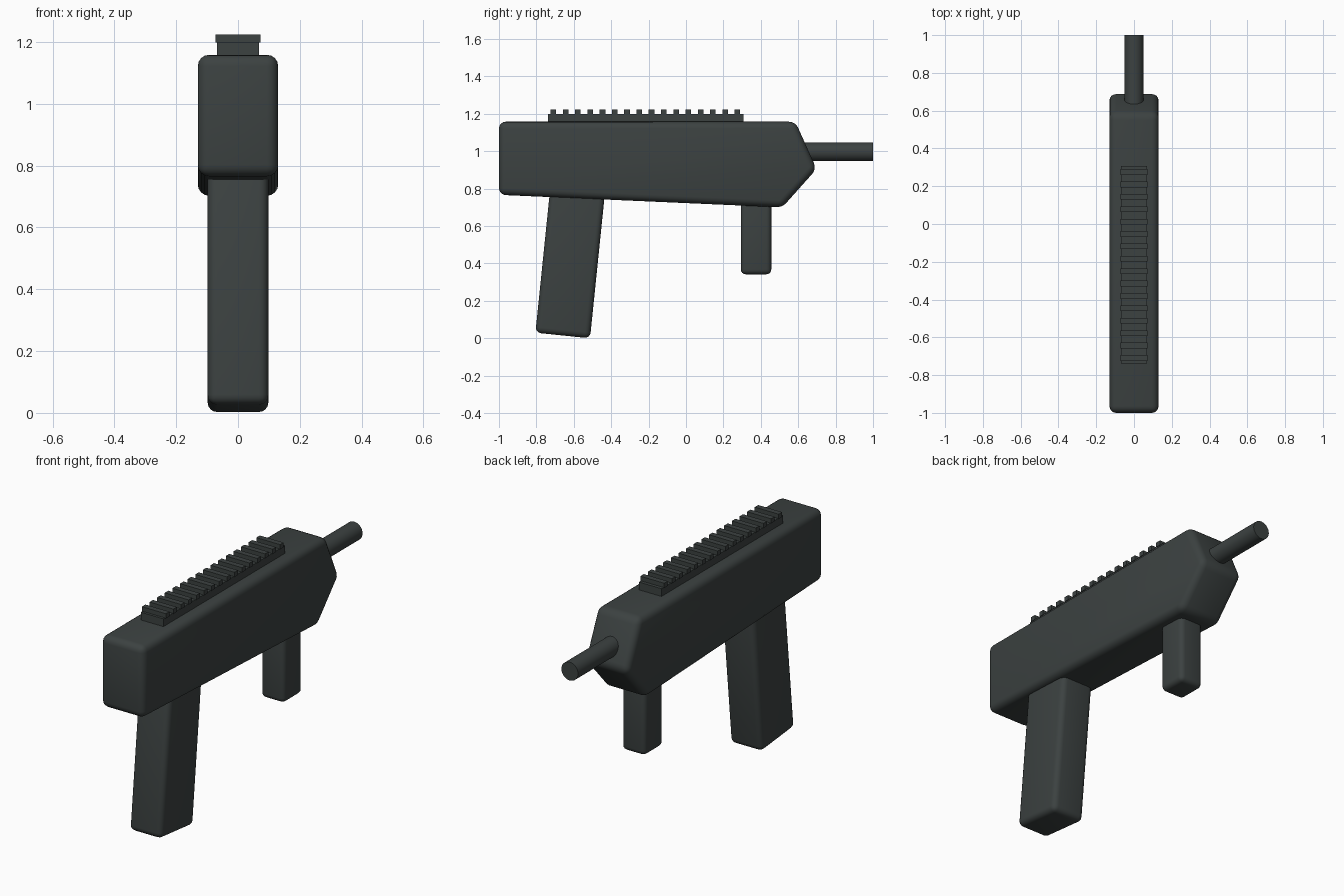
import bpy, math
from mathutils import Vector

if "Cube" in bpy.data.objects:
    bpy.data.objects.remove(bpy.data.objects["Cube"])

mat = bpy.data.materials.new("dark gunmetal")
mat.diffuse_color = (0.045, 0.054, 0.053, 1)
mat.use_nodes = True
mat.node_tree.nodes["Principled BSDF"].inputs["Base Color"].default_value = mat.diffuse_color


def extrude_profile(name, profile, half_width, bevel=0.0):
    """Extrude a (y, z) outline across x, with optional rounded edges."""
    n = len(profile)
    verts = [(s * half_width, y, z) for s in (-1, 1) for y, z in profile]
    faces = [tuple(range(n)), tuple(range(2 * n - 1, n - 1, -1))]
    faces += [(i, i + n, (i + 1) % n + n, (i + 1) % n) for i in range(n)]
    mesh = bpy.data.meshes.new(name)
    mesh.from_pydata(verts, [], faces)
    mesh.materials.append(mat)
    obj = bpy.data.objects.new(name, mesh)
    bpy.context.collection.objects.link(obj)
    bpy.ops.object.select_all(action='DESELECT')
    obj.select_set(True)
    bpy.context.view_layer.objects.active = obj
    bpy.ops.object.mode_set(mode='EDIT')
    bpy.ops.mesh.select_all(action='SELECT')
    bpy.ops.mesh.normals_make_consistent(inside=False)
    bpy.ops.object.mode_set(mode='OBJECT')
    if bevel:
        mod = obj.modifiers.new("rounded edges", 'BEVEL')
        mod.width = bevel
        mod.segments = 4
        mod.limit_method = 'NONE'
        bpy.ops.object.modifier_apply(modifier=mod.name)
        bpy.ops.object.shade_smooth_by_angle(angle=math.radians(35))
    return obj


def box(name, y0, y1, z0, z1, half_width, bevel=0.0):
    return extrude_profile(name, [(y0, z0), (y1, z0), (y1, z1), (y0, z1)],
                           half_width, bevel)


# Main body with a wedge nose
extrude_profile("body", [(-1, 0.767), (0.515, 0.70), (0.698, 0.905),
                         (0.585, 1.158), (-1, 1.158)], 0.13, 0.036)

# Slanted rear grip, sunk into the body
extrude_profile("rear_grip", [(-0.805, 0.03), (-0.513, 0.0),
                              (-0.428, 0.83), (-0.72, 0.86)], 0.098, 0.03)

# Upright forward grip
box("forward_grip", 0.293, 0.456, 0.342, 0.80, 0.071, 0.026)

# Top rail with evenly spaced ribs
box("rail_base", -0.738, 0.308, 1.14, 1.20, 0.068)
for i in range(16):
    y = -0.709 + i * 0.0656
    box(f"rail_rib_{i + 1}", y - 0.015, y + 0.015, 1.198, 1.224, 0.072)

# Barrel
bpy.ops.mesh.primitive_cylinder_add(vertices=32, radius=0.05, depth=0.40,
                                    location=(0, 0.80, 0.997),
                                    rotation=(math.pi / 2, 0, 0))
barrel = bpy.context.object
barrel.name = "barrel"
barrel.data.materials.append(mat)
bpy.ops.object.shade_smooth_by_angle(angle=math.radians(35))
